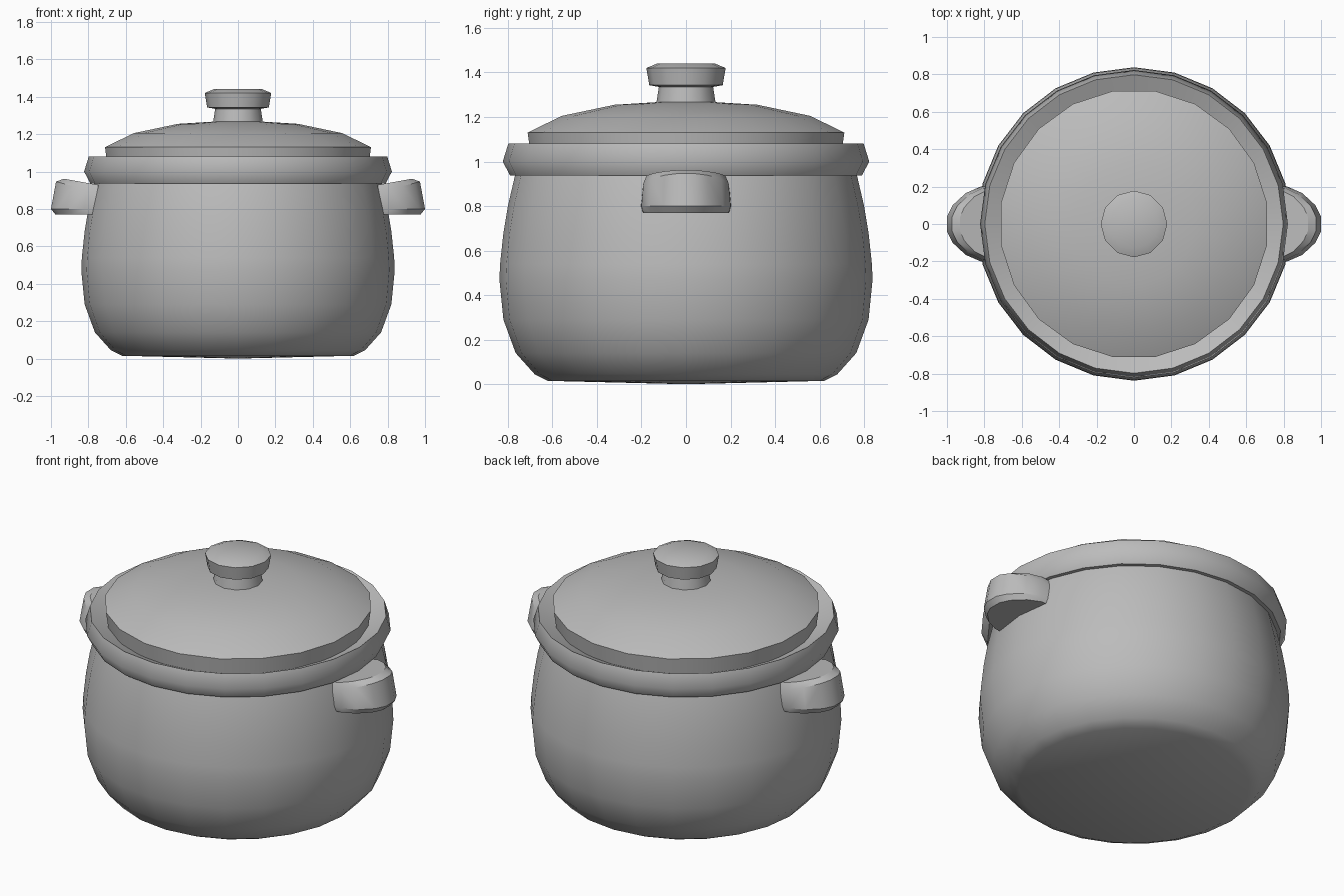
import bpy
import bmesh
from math import sin, cos, pi, radians

old = bpy.data.objects.get("Cube")
if old:
    bpy.data.objects.remove(old, do_unlink=True)

grey = bpy.data.materials.new("plain grey")
grey.use_nodes = True
colour = (0.5, 0.5, 0.5, 1)
grey.diffuse_color = colour
grey.node_tree.nodes["Principled BSDF"].inputs["Base Color"].default_value = colour


def finish(bm, name, angle):
    """Turn a bmesh into a grey object with smooth shading and sharp edges."""
    bmesh.ops.recalc_face_normals(bm, faces=bm.faces)
    mesh = bpy.data.meshes.new(name)
    bm.to_mesh(mesh)
    bm.free()
    mesh.materials.append(grey)
    obj = bpy.data.objects.new(name, mesh)
    bpy.context.collection.objects.link(obj)
    bpy.ops.object.select_all(action='DESELECT')
    obj.select_set(True)
    bpy.context.view_layer.objects.active = obj
    bpy.ops.object.shade_smooth_by_angle(angle=radians(angle))
    return obj


def bridge(bm, a, b):
    for i in range(len(a)):
        j = (i + 1) % len(a)
        bm.faces.new((a[i], a[j], b[j], b[i]))


def lathe(name, profile, sides, turn=0.0, closed=False, angle=35):
    """Spin a (radius, height) profile; radius 0 makes a pole."""
    bm = bmesh.new()
    rings = []
    for r, z in profile:
        count = sides if r > 0 else 1
        angles = [2 * pi * (i + turn) / sides for i in range(count)]
        rings.append([bm.verts.new((r * cos(a), r * sin(a), z)) for a in angles])
    pairs = list(zip(rings, rings[1:]))
    if closed:
        pairs.append((rings[-1], rings[0]))
    for a, b in pairs:
        if len(a) == len(b):
            bridge(bm, a, b)
        else:
            pole, ring = (a, b) if len(a) == 1 else (b, a)
            for i in range(sides):
                bm.faces.new((pole[0], ring[i], ring[(i + 1) % sides]))
    return finish(bm, name, angle)


# Rounded pot body
lathe("pot_body", [(0, 0), (0.62, 0.015), (0.68, 0.045), (0.765, 0.14),
                   (0.82, 0.29), (0.838, 0.47), (0.835, 0.54), (0.82, 0.68),
                   (0.80, 0.8), (0.765, 0.95), (0.74, 1.02), (0, 1.02)], 24, angle=40)

# Collar around the mouth, sloping inward on top
lathe("pot_rim", [(0.74, 0.937), (0.79, 0.937), (0.823, 1.0), (0.798, 1.08),
                  (0.69, 1.03)], 24, closed=True, angle=45)

# Domed lid with an upright edge
lathe("lid", [(0, 1.02), (0.705, 1.02), (0.72, 1.13), (0.565, 1.205),
              (0.325, 1.255), (0.13, 1.267), (0, 1.267)], 20, turn=0.5, angle=30)

# Knob on a flared stem
lathe("lid_knob", [(0, 1.25), (0.135, 1.25), (0.122, 1.335), (0.165, 1.343),
                   (0.178, 1.42), (0.13, 1.44), (0, 1.441)], 12, angle=40)


def handle(name, side):
    """Half-round grip lofted from its underside to its sloped top."""
    half = [(0.70, 0.205), (0.82, 0.2), (0.90, 0.165), (0.97, 0.10), (1.0, 0.04)]
    outline = half + [(x, -y) for x, y in reversed(half)]
    bm = bmesh.new()
    # Each level: shrink from the body outward, height at the body, rise outward
    levels = [(0.92, 0.77, 0.0), (1.0, 0.80, 0.0), (0.91, 0.875, 0.26),
              (0.77, 0.92, 0.18)]
    rings = []
    for scale, base, rise in levels:
        ring = []
        for x, y in outline:
            px = 0.70 + (x - 0.70) * scale
            ring.append(bm.verts.new((side * px, y * (1 + scale) / 2,
                                      base + rise * (px - 0.70))))
        rings.append(ring)
    for a, b in zip(rings, rings[1:]):
        bridge(bm, a, b)
    bm.faces.new(rings[0])
    bm.faces.new(rings[-1])
    return finish(bm, name, 28)


handle("left_handle", 1)
handle("right_handle", -1)
